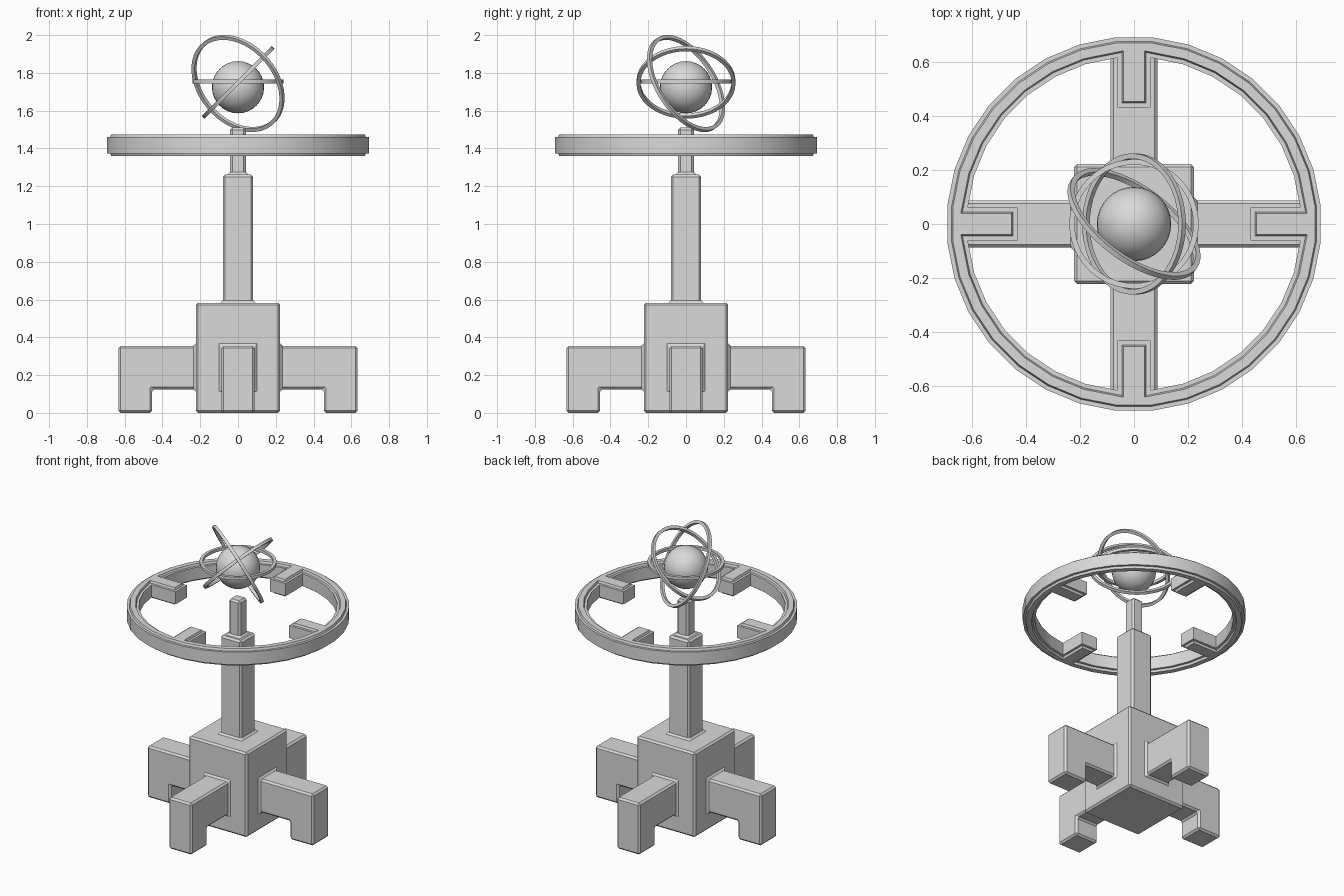
import bpy, bmesh, math
from mathutils import Vector, Matrix

cube = bpy.data.objects.get("Cube")
if cube:
    bpy.data.objects.remove(cube)

# Single plain grey
GREY = (0.7, 0.7, 0.7, 1)
grey = bpy.data.materials.new("plain_grey")
grey.use_nodes = True
grey.diffuse_color = GREY
grey.node_tree.nodes["Principled BSDF"].inputs["Base Color"].default_value = GREY
DIRECTIONS = (Vector((1, 0, 0)), Vector((0, 1, 0)), Vector((-1, 0, 0)), Vector((0, -1, 0)))


def finish(bm, name, smooth_angle=None):
    bmesh.ops.recalc_face_normals(bm, faces=bm.faces)
    mesh = bpy.data.meshes.new(name)
    bm.to_mesh(mesh)
    bm.free()
    mesh.materials.append(grey)
    obj = bpy.data.objects.new(name, mesh)
    bpy.context.collection.objects.link(obj)
    if smooth_angle:
        for o in bpy.context.selected_objects:
            o.select_set(False)
        obj.select_set(True)
        bpy.context.view_layer.objects.active = obj
        bpy.ops.object.shade_smooth_by_angle(angle=math.radians(smooth_angle))


def find_face(bm, normal, axis, low, high):
    """First face with a given normal whose centre lies between two distances along an axis."""
    bm.normal_update()
    return next(f for f in bm.faces if f.normal.dot(normal) > 0.99
                and low < f.calc_center_median().dot(axis) < high)


def extrude(bm, face, offset):
    """Pull one face out and return the new end face."""
    result = bmesh.ops.extrude_discrete_faces(bm, faces=[face])["faces"][0]
    bmesh.ops.translate(bm, verts=result.verts, vec=offset)
    return result


def sweep_ring(bm, section, steps, start=0.0):
    """Turn a four-cornered section of (radius, height) points about z."""
    loops = []
    for i in range(steps):
        a = math.tau * (i + start) / steps
        loops.append([bm.verts.new((r * math.cos(a), r * math.sin(a), z)) for r, z in section])
    for i in range(steps):
        a, b = loops[i - 1], loops[i]
        for k in range(4):
            bm.faces.new((a[k], b[k], b[k - 3], a[k - 3]))
    bmesh.ops.recalc_face_normals(bm, faces=bm.faces)


# Pedestal: block, stepped column and four footed legs in one chamfered mesh
UP = Vector((0, 0, 1))
HALF, TOP, COLUMN, PIN = 0.223, 0.583, 0.08, 0.042
bm = bmesh.new()
bmesh.ops.create_cube(bm, size=1, matrix=Matrix.Translation((0, 0, TOP / 2))
                      @ Matrix.Diagonal((HALF * 2, HALF * 2, TOP, 1)))
face = find_face(bm, UP, UP, 0, 1)
for inset, rise in ((HALF - COLUMN, 1.262 - TOP), (COLUMN - PIN, 0.248)):
    bmesh.ops.inset_individual(bm, faces=[face], thickness=inset, use_even_offset=True)
    face = extrude(bm, face, UP * rise)

for d in DIRECTIONS:
    side = Vector((-d.y, d.x, 0))
    face = find_face(bm, d, d, HALF - 0.01, HALF + 0.01)
    bmesh.ops.inset_individual(bm, faces=[face], thickness=0.1, use_even_offset=True)
    for v in face.verts:
        across = math.copysign(0.0875, v.co.dot(side))
        v.co = d * HALF + side * across + UP * (0.355 if v.co.z > TOP / 2 else 0.125)
    face = extrude(bm, face, d * (0.455 - HALF))
    extrude(bm, face, d * 0.178)
    extrude(bm, find_face(bm, -UP, d, 0.5, 0.7), UP * -0.125)

bm.normal_update()
sharp = [e for e in bm.edges if len(e.link_faces) == 2 and e.calc_face_angle() > 0.2]
bmesh.ops.bevel(bm, geom=sharp, offset=0.012, offset_type='OFFSET', segments=1,
                profile=0.5, affect='EDGES', clamp_overlap=False)
finish(bm, "pedestal")

# Wheel rim with four stub spokes and raised lips above and below
OUTER, INNER, LOW, HIGH = 0.696, 0.62, 1.374, 1.460
bm = bmesh.new()
sweep_ring(bm, ((OUTER, LOW), (OUTER, HIGH), (INNER, HIGH), (INNER, LOW)), 32, 0.5)
for d in DIRECTIONS:
    extrude(bm, find_face(bm, -d, d, 0.5, 0.7), d * -0.184)
for sign in (1, -1):
    bm.normal_update()
    flat = [f for f in bm.faces if f.normal.z * sign > 0.99]
    bmesh.ops.inset_region(bm, faces=flat, thickness=0.016, use_even_offset=True)
    bmesh.ops.inset_region(bm, faces=flat, thickness=0.005, depth=0.015, use_even_offset=True)
finish(bm, "wheel_rim", 20)

# Central globe
bm = bmesh.new()
bmesh.ops.create_uvsphere(bm, u_segments=32, v_segments=16, radius=0.138,
                          matrix=Matrix.Translation((0, 0, 1.724)))
finish(bm, "globe", 35)


# Nested orbit rings with a square section
def orbit_ring(name, radius, normal, z, half=0.01):
    bm = bmesh.new()
    sweep_ring(bm, ((radius - half, -half), (radius + half, -half),
                    (radius + half, half), (radius - half, half)), 48)
    tilt = Vector(normal).to_track_quat('Z', 'Y').to_matrix().to_4x4()
    bm.transform(Matrix.Translation((0, 0, z)) @ tilt)
    finish(bm, name, 35)


orbit_ring("level_ring", 0.23, (0, 0, 1), 1.755)
orbit_ring("slanted_ring", 0.252, (-1, 0, 1), 1.75)
orbit_ring("tilted_ring", 0.275, (0.53, 0.71, 0.46), 1.744)
